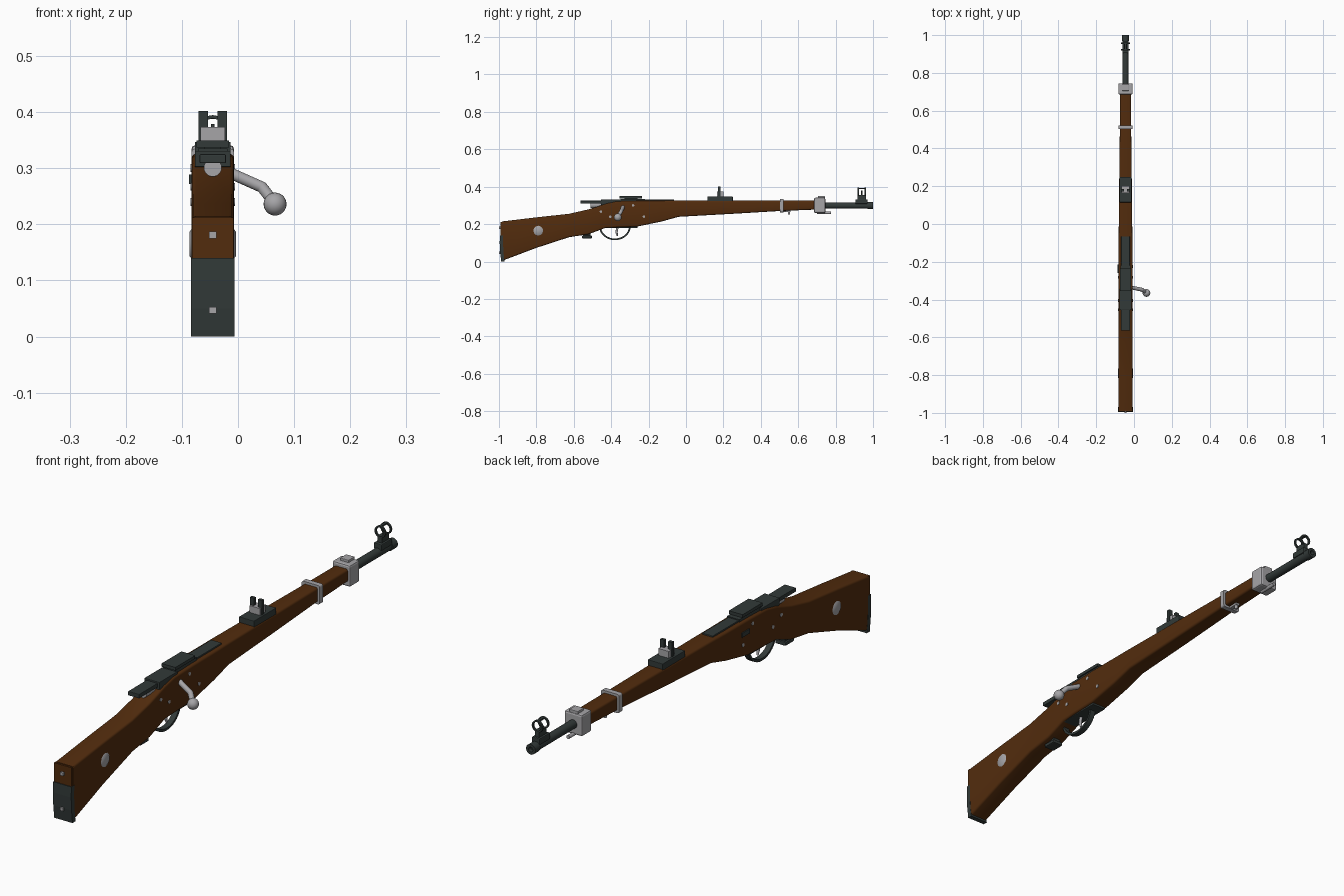
import bpy, bmesh, math
from mathutils import Vector

if "Cube" in bpy.data.objects:
    bpy.data.objects.remove(bpy.data.objects["Cube"])

CX = -0.045   # centre plane of the rifle


def material(name, rgb):
    m = bpy.data.materials.new(name)
    m.use_nodes = True
    colour = (*rgb, 1)
    m.diffuse_color = colour
    m.node_tree.nodes["Principled BSDF"].inputs["Base Color"].default_value = colour
    return m


WOOD = material("walnut_wood", (0.085, 0.025, 0.004))
STEEL = material("dark_steel", (0.032, 0.042, 0.040))
SILVER = material("bright_steel", (0.38, 0.375, 0.39))


def finish(name, bm, mat, smooth=False):
    bmesh.ops.recalc_face_normals(bm, faces=bm.faces)
    mesh = bpy.data.meshes.new(name)
    bm.to_mesh(mesh)
    bm.free()
    mesh.materials.append(mat)
    obj = bpy.data.objects.new(name, mesh)
    bpy.context.collection.objects.link(obj)
    if smooth:
        bpy.ops.object.select_all(action='DESELECT')
        obj.select_set(True)
        bpy.context.view_layer.objects.active = obj
        bpy.ops.object.shade_smooth_by_angle(angle=math.radians(40))
    return obj


def box(name, width, ys, zs, mat, x=CX, bevel=0.0):
    bm = bmesh.new()
    bmesh.ops.create_cube(bm, size=1)
    for v in bm.verts:
        v.co.x = x + v.co.x * width
        v.co.y = sum(ys) / 2 + v.co.y * (ys[1] - ys[0])
        v.co.z = sum(zs) / 2 + v.co.z * (zs[1] - zs[0])
    if bevel:
        bmesh.ops.bevel(bm, geom=bm.edges[:], offset=bevel, segments=2,
                        profile=0.5, affect='EDGES')
    return finish(name, bm, mat)


def rod(name, a, b, r, mat, r2=None, sides=20):
    a, b = Vector(a), Vector(b)
    bm = bmesh.new()
    bmesh.ops.create_cone(bm, cap_ends=True, segments=sides, radius1=r,
                          radius2=r if r2 is None else r2, depth=(b - a).length)
    turn = (b - a).to_track_quat('Z', 'Y')
    for v in bm.verts:
        v.co = turn @ v.co + (a + b) / 2
    return finish(name, bm, mat, True)


def loft(name, rings, mat, closed=False, smooth=False):
    bm = bmesh.new()
    loops = [[bm.verts.new(p) for p in ring] for ring in rings]
    n = len(loops[0])
    pairs = list(zip(loops, loops[1:]))
    if closed:
        pairs.append((loops[-1], loops[0]))
    for p, q in pairs:
        for i in range(n):
            j = (i + 1) % n
            bm.faces.new((p[i], p[j], q[j], q[i]))
    if not closed:
        bm.faces.new(loops[0])
        bm.faces.new(loops[-1])
    return finish(name, bm, mat, smooth)


def rounded_section(y, bottom, top, half, radius):
    ring = []
    corners = ((1, 1, 0), (-1, 1, 90), (-1, -1, 180), (1, -1, 270))
    for sx, sz, start in corners:
        cx = CX + sx * (half - radius)
        cz = (top - radius) if sz > 0 else (bottom + radius)
        for step in (0, 30, 60, 90):
            a = math.radians(start + step)
            ring.append((cx + radius * math.cos(a), y, cz + radius * math.sin(a)))
    return ring


def ring_hoop(name, y, z, outer, inner, depth, mat):
    rings = []
    for i in range(24):
        a = math.tau * i / 24
        rings.append([(CX + r * math.cos(a), y + d, z + r * math.sin(a))
                      for r, d in ((outer, -depth / 2), (outer, depth / 2),
                                   (inner, depth / 2), (inner, -depth / 2))])
    return loft(name, rings, mat, True, True)


# Stock: y, bottom, top, half width
stations = [
    (-0.985, 0.003, 0.214, 0.038), (-0.80, 0.073, 0.236, 0.038),
    (-0.625, 0.130, 0.255, 0.038), (-0.52, 0.146, 0.279, 0.038),
    (-0.47, 0.165, 0.295, 0.038), (-0.43, 0.180, 0.309, 0.038),
    (-0.37, 0.183, 0.322, 0.038), (-0.26, 0.187, 0.325, 0.038),
    (-0.13, 0.214, 0.325, 0.037), (-0.04, 0.239, 0.326, 0.036),
    (0.25, 0.255, 0.326, 0.033), (0.50, 0.270, 0.326, 0.030),
    (0.70, 0.278, 0.326, 0.029)]
loft("stock", [rounded_section(*s, 0.008) for s in stations], WOOD, smooth=True)

# Butt plate, slightly bowed, and its screws
box("butt_heel", 0.074, (-0.992, -0.98), (0.138, 0.212), WOOD)
plate = [(0.0, -0.988), (0.05, -0.994), (0.10, -0.996), (0.14, -0.995)]
loft("butt_plate", [[(CX + sx * 0.0385, y + dy, z) for sx, dy in
                    ((-1, 0), (1, 0), (1, 0.018), (-1, 0.018))] for z, y in plate], STEEL)
for z in (0.047, 0.181):
    box("butt_screw", 0.013, (-1.0, -0.985), (z - 0.006, z + 0.006), SILVER)

# Domed discs and screws on both sides
for side in (-1, 1):
    x = CX + side * 0.036
    rod("stock_disc", (x, -0.79, 0.165), (x + side * 0.005, -0.79, 0.165),
        0.029, SILVER, 0.022, 12)
    for y, z in ((-0.455, 0.267), (-0.405, 0.24), (-0.283, 0.30), (-0.225, 0.24)):
        rod("side_screw", (x, y, z), (x + side * 0.004, y, z), 0.007, SILVER, sides=10)
box("bolt_release", 0.012, (-0.26, -0.215), (0.272, 0.289), STEEL, x=-0.081)

# Receiver and bolt
box("bolt_shroud", 0.047, (-0.565, -0.45), (0.309, 0.325), STEEL, bevel=0.002)
rod("bolt_body", (CX, -0.51, 0.301), (CX, -0.38, 0.301), 0.016, SILVER)
box("receiver_bridge", 0.064, (-0.455, -0.345), (0.302, 0.331), STEEL, bevel=0.002)
box("receiver_rail", 0.052, (-0.35, -0.22), (0.315, 0.335), STEEL)
box("receiver_ring", 0.045, (-0.23, -0.065), (0.31, 0.331), STEEL, bevel=0.002)
box("receiver_cover", 0.058, (-0.355, -0.235), (0.337, 0.349), STEEL)
box("cover_post", 0.03, (-0.33, -0.26), (0.33, 0.34), STEEL)

# Bolt handle
points = [(-0.02, -0.335, 0.294), (0.043, -0.348, 0.266), (0.066, -0.365, 0.236)]
rod("bolt_handle_arm", points[0], points[1], 0.010, SILVER)
rod("bolt_handle_bend", points[1], points[2], 0.010, SILVER)
for name, centre, radius in (("bolt_handle_elbow", points[1], 0.010),
                             ("bolt_handle_knob", points[2], 0.0205)):
    bm = bmesh.new()
    bmesh.ops.create_uvsphere(bm, u_segments=20, v_segments=12, radius=radius)
    bmesh.ops.translate(bm, vec=centre, verts=bm.verts)
    finish(name, bm, SILVER, True)

# Trigger guard bow, trigger and lower plates
bow = []
for i in range(17):
    a = math.pi * (1 + i / 16)
    c, s = math.cos(a), math.sin(a)
    bow.append([(CX + dx, -0.38 + ry * c, 0.187 + rz * s)
                for dx, ry, rz in ((-0.011, 0.084, 0.073), (0.011, 0.084, 0.073),
                                   (0.011, 0.075, 0.064), (-0.011, 0.075, 0.064))])
loft("trigger_guard", bow, STEEL, smooth=True)
rod("trigger_upper", (CX, -0.365, 0.19), (CX, -0.372, 0.155), 0.006, SILVER)
rod("trigger_tip", (CX, -0.372, 0.157), (CX, -0.366, 0.137), 0.006, SILVER, 0.004)
box("guard_plate", 0.06, (-0.46, -0.26), (0.179, 0.191), STEEL, bevel=0.003)
box("rear_sling_base", 0.045, (-0.557, -0.503), (0.124, 0.138), STEEL, bevel=0.004)
box("rear_sling_stem", 0.03, (-0.55, -0.51), (0.135, 0.155), STEEL)

# Rear sight
box("rear_sight_base", 0.064, (0.115, 0.25), (0.322, 0.347), STEEL, bevel=0.002)
box("rear_sight_leaf", 0.043, (0.165, 0.20), (0.345, 0.373), SILVER)
for side in (-1, 1):
    box("rear_sight_ear", 0.0165, (0.172, 0.184), (0.345, 0.402), STEEL,
        x=CX + side * 0.0168)

# Middle band with sling stud
band = []
for y in (0.502, 0.522):
    band.append(rounded_section(y, 0.263, 0.335, 0.038, 0.007))
loft("middle_band", band, SILVER)
box("sling_tab", 0.016, (0.51, 0.56), (0.264, 0.274), SILVER)
rod("sling_stud", (CX, 0.551, 0.25), (CX, 0.551, 0.28), 0.006, SILVER)

# Nose cap
box("nose_cap", 0.076, (0.685, 0.745), (0.259, 0.341), SILVER, bevel=0.007)
box("nose_cap_block", 0.036, (0.705, 0.742), (0.335, 0.35), SILVER, bevel=0.002)
rod("bayonet_lug", (CX, 0.70, 0.26), (CX, 0.775, 0.26), 0.007, SILVER)

# Barrel with crowned, recessed muzzle
rod("barrel", (CX, 0.68, 0.299), (CX, 0.985, 0.299), 0.0165, STEEL)
ring_hoop("muzzle_crown", 0.985, 0.299, 0.0195, 0.009, 0.03, STEEL)

# Front sight: base, stem, hooped guard and post
box("front_sight_base", 0.034, (0.905, 0.97), (0.308, 0.332), STEEL, bevel=0.003)
box("front_sight_stem", 0.018, (0.918, 0.962), (0.33, 0.356), STEEL)
for y in (0.922, 0.958):
    ring_hoop("front_sight_hoop", y, 0.372, 0.0225, 0.0165, 0.008, STEEL)
box("front_sight_bridge", 0.010, (0.922, 0.958), (0.388, 0.394), STEEL)
rod("front_sight_post", (CX, 0.94, 0.35), (CX, 0.94, 0.379), 0.004, STEEL, 0.003, 10)
